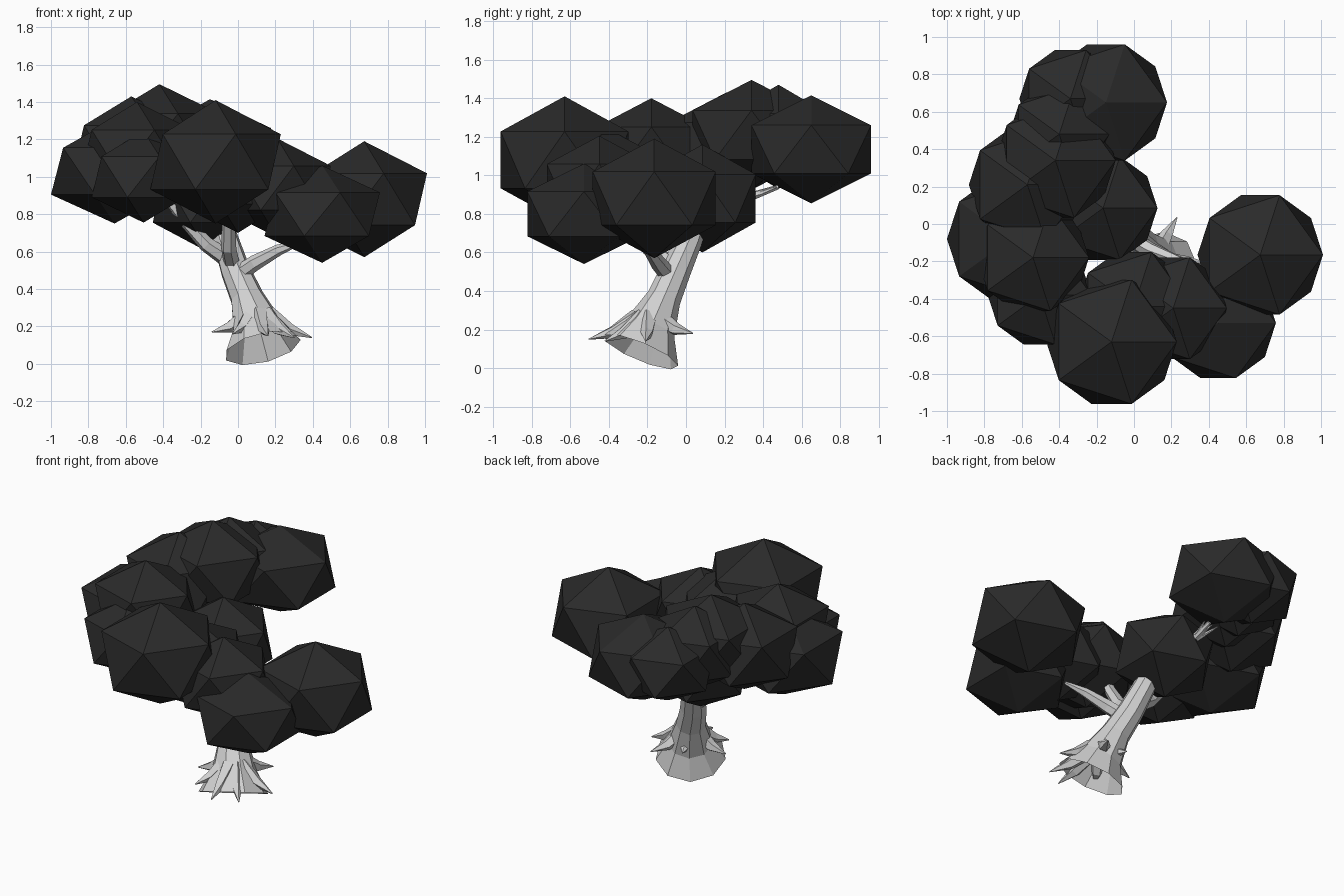
import bpy, bmesh
from math import cos, sin, tau
from mathutils import Vector

cube = bpy.data.objects.get("Cube")
if cube:
    bpy.data.objects.remove(cube, do_unlink=True)


def material(name, value):
    mat = bpy.data.materials.new(name)
    mat.use_nodes = True
    color = (value, value, value, 1)
    mat.diffuse_color = color
    bsdf = mat.node_tree.nodes["Principled BSDF"]
    bsdf.inputs["Base Color"].default_value = color
    bsdf.inputs["Roughness"].default_value = 0.9
    return mat


LEAF = material("charcoal leaves", 0.023)
BARK = material("pale grey bark", 0.64)


def finish(bm, name, mat):
    bmesh.ops.recalc_face_normals(bm, faces=bm.faces)
    mesh = bpy.data.meshes.new(name)
    bm.to_mesh(mesh)
    bm.free()
    mesh.materials.append(mat)
    obj = bpy.data.objects.new(name, mesh)
    bpy.context.collection.objects.link(obj)
    return obj


def limb(name, path, sides):
    """Faceted tube, open at its start, through (x, y, z, radius) stations."""
    bm = bmesh.new()
    points = [Vector(p[:3]) for p in path]
    rings = []
    for i, p in enumerate(points):
        axis = (points[min(i + 1, len(points) - 1)] - points[max(i - 1, 0)]).normalized()
        side = axis.cross(Vector((0.2, 1, 0.1))).normalized()
        other = axis.cross(side)
        r = path[i][3]
        rings.append([bm.verts.new(p + r * (cos(tau * k / sides) * side + sin(tau * k / sides) * other))
                      for k in range(sides)])
    for a, b in zip(rings, rings[1:]):
        for k in range(sides):
            n = (k + 1) % sides
            bm.faces.new((a[k], a[n], b[n], b[k]))
    bm.faces.new(rings[-1])
    return finish(bm, name, BARK)


def leaf_clump(name, center, width, height):
    """Twenty-sided clump, flattened vertically."""
    bm = bmesh.new()
    bmesh.ops.create_icosphere(bm, subdivisions=1, radius=1)
    bmesh.ops.scale(bm, vec=(width, width, height), verts=bm.verts)
    bmesh.ops.translate(bm, vec=center, verts=bm.verts)
    return finish(bm, name, LEAF)


# Leaning hollow trunk with a flared, tilted foot
limb("trunk", [(0.13, -0.235, 0.085, 0.21), (0.1, -0.185, 0.205, 0.135), (0.045, -0.115, 0.36, 0.09),
               (-0.015, -0.055, 0.5, 0.08), (-0.065, 0.015, 0.66, 0.07), (-0.1, 0.06, 0.78, 0.06)], 9)

# Branches reaching into the leaves
limb("left_branch", [(-0.01, -0.08, 0.47, 0.045), (0.09, -0.14, 0.54, 0.042),
                     (0.22, -0.19, 0.61, 0.03), (0.34, -0.23, 0.65, 0.01)], 6)
limb("right_branch", [(-0.04, -0.02, 0.55, 0.05), (-0.17, -0.06, 0.64, 0.042),
                      (-0.27, -0.08, 0.75, 0.035), (-0.34, -0.09, 0.84, 0.03), (-0.45, -0.1, 0.95, 0.02)], 6)
limb("front_branch", [(-0.03, -0.05, 0.52, 0.045), (-0.05, -0.19, 0.62, 0.042),
                      (-0.05, -0.28, 0.76, 0.035), (-0.06, -0.34, 0.92, 0.015)], 6)
limb("back_branch", [(-0.1, 0.06, 0.74, 0.05), (-0.17, 0.25, 0.86, 0.03), (-0.18, 0.48, 0.94, 0.012)], 6)
for i, dx in enumerate((-0.07, -0.03, 0.03)):
    limb(f"back_twig_{i + 1}", [(-0.18, 0.32, 0.88, 0.018), (-0.18 + dx, 0.47, 0.94, 0.004)], 5)

# Pointed roots around the foot
tips = [(0.395, -0.21, 0.14), (0.3, -0.42, 0.14), (0.16, -0.505, 0.15), (-0.03, -0.4, 0.16),
        (-0.14, -0.21, 0.17), (0.04, -0.02, 0.2), (0.23, 0.035, 0.18)]
for i, tip in enumerate(tips):
    end = Vector(tip)
    start = Vector((0.1, -0.19, 0.27)).lerp(Vector((end.x, end.y, 0.24)), 0.2)
    middle = start.lerp(end, 0.5) - Vector((0, 0, 0.02))
    limb(f"root_{i + 1}", [(*start, 0.05), (*middle, 0.034), (*end, 0.003)], 5)

# Leaf clumps: centre, width, height
clumps = {
    "left_leaves": ((0.675, -0.165, 0.88), 0.375, 0.31),
    "front_leaves": ((-0.12, -0.63, 1.08), 0.39, 0.33),
    "low_left_leaves": ((0.45, -0.53, 0.8), 0.345, 0.26),
    "right_leaves": ((-0.66, -0.08, 1.03), 0.38, 0.28),
    "upper_right_leaves": ((-0.54, -0.18, 1.13), 0.335, 0.27),
    "low_right_leaves": ((-0.505, -0.38, 1.0), 0.31, 0.245),
    "top_right_leaves": ((-0.57, 0.21, 1.15), 0.35, 0.28),
    "top_leaves": ((-0.42, 0.34, 1.21), 0.36, 0.285),
    "middle_leaves": ((-0.165, 0.085, 0.88), 0.325, 0.28),
    "back_top_leaves": ((-0.4, 0.48, 1.2), 0.3, 0.27),
    "back_right_leaves": ((-0.34, 0.67, 1.15), 0.305, 0.24),
    "back_leaves": ((-0.15, 0.65, 1.135), 0.365, 0.28),
    "inner_front_leaves": ((0.0, -0.44, 0.98), 0.34, 0.28),
    "inner_left_leaves": ((0.21, -0.45, 0.94), 0.32, 0.265),
}
for name, (center, width, height) in clumps.items():
    leaf_clump(name, center, width, height)
